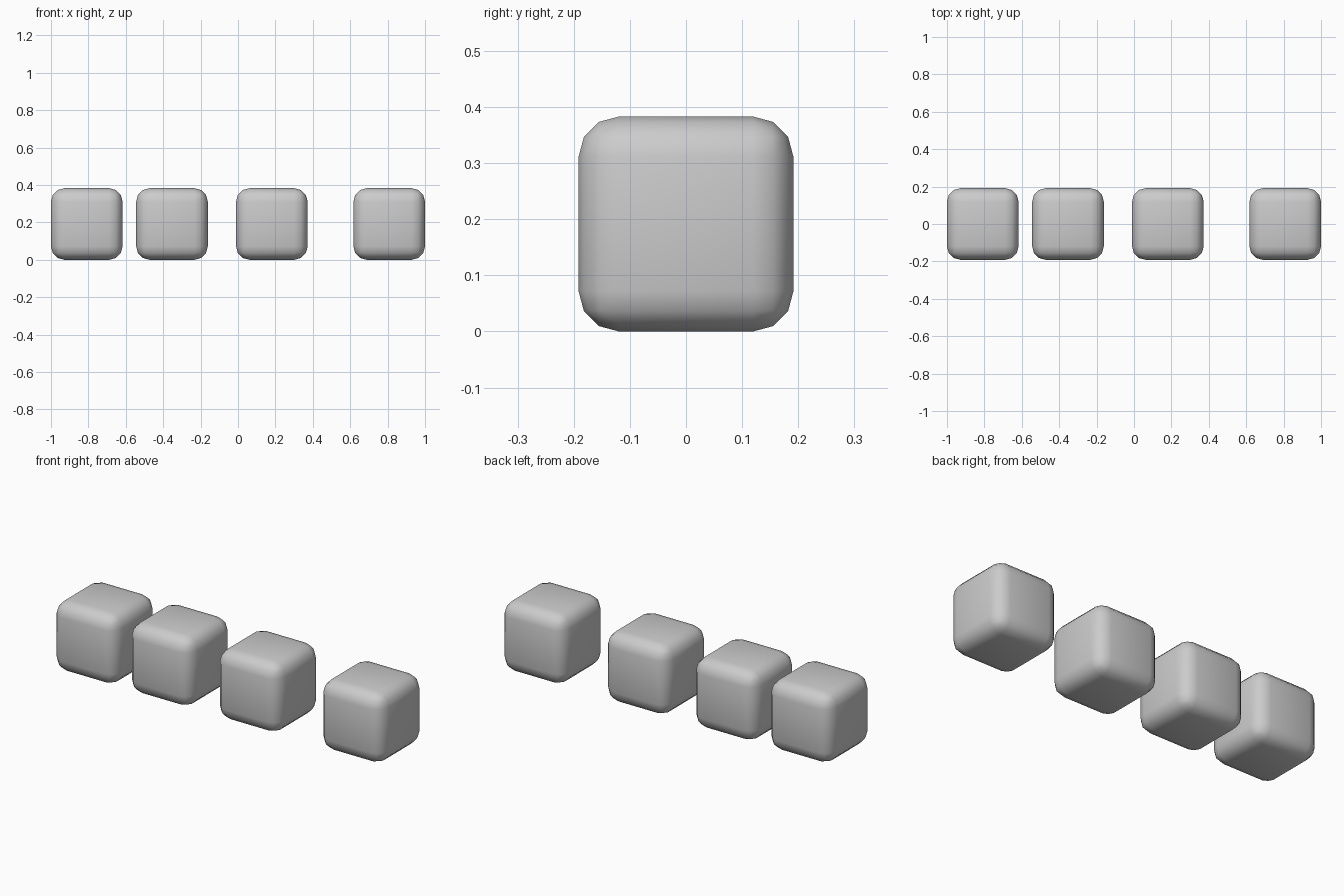
import bpy

if "Cube" in bpy.data.objects:
    bpy.data.objects.remove(bpy.data.objects["Cube"])

SIZE = 0.383      # edge length of every block
RADIUS = 0.072    # rounded edge radius
CENTRES_X = (-0.8085, -0.353, 0.181, 0.8085)  # gaps widen to the right


def rounded_block(name, x):
    """Cube standing on the ground with three-segment rounded edges."""
    bpy.ops.mesh.primitive_cube_add(size=SIZE, location=(x, 0, SIZE / 2))
    block = bpy.context.object
    block.name = name
    bevel = block.modifiers.new("rounded_edges", 'BEVEL')
    bevel.width = RADIUS
    bevel.segments = 3
    bevel.limit_method = 'NONE'
    bpy.ops.object.shade_smooth()
    return block


# Row of identical blocks
for i, x in enumerate(CENTRES_X, 1):
    rounded_block(f"rounded_block_{i}", x)
